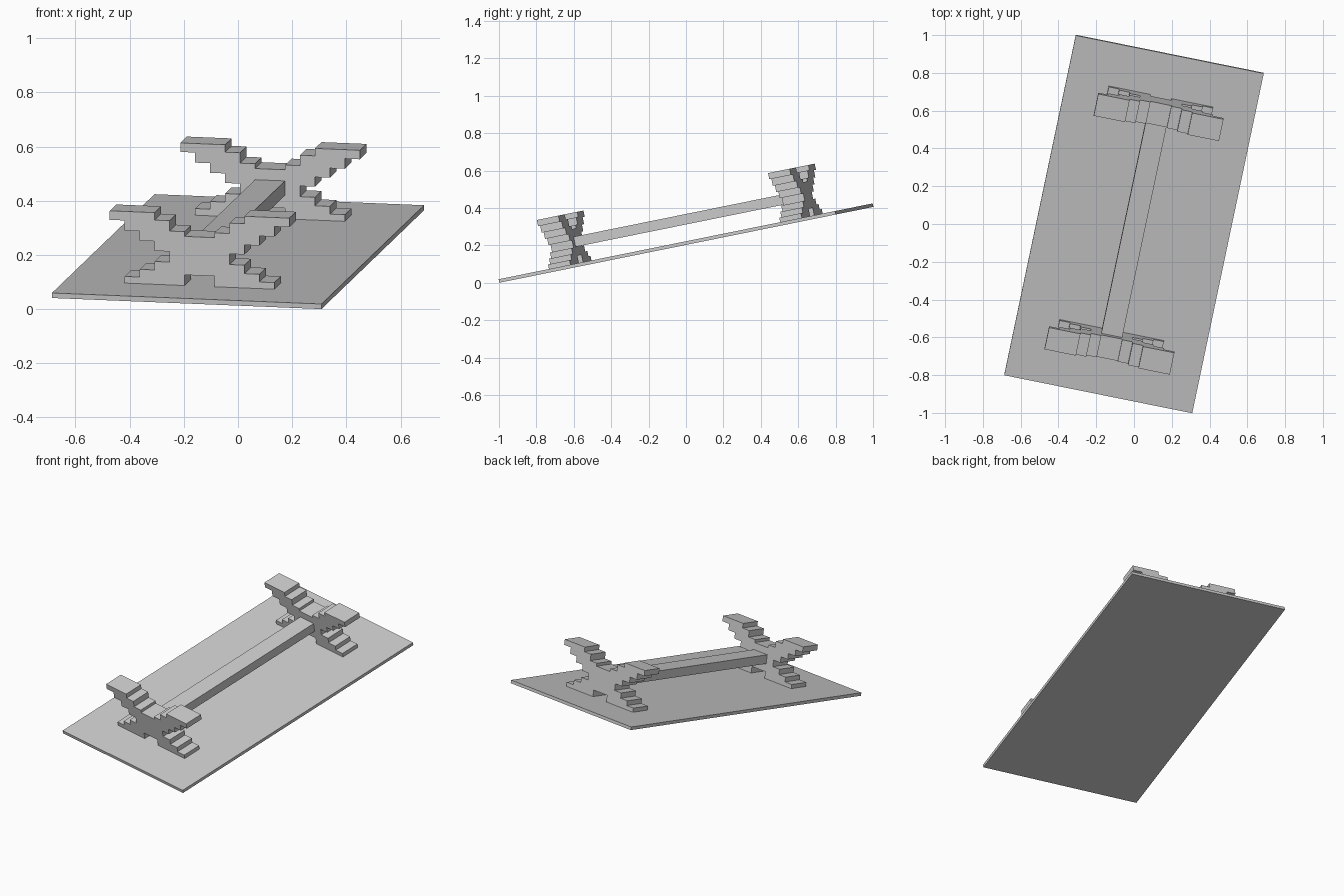
import bpy, bmesh
from mathutils import Matrix, Vector

if "Cube" in bpy.data.objects:
    bpy.data.objects.remove(bpy.data.objects["Cube"])

# The whole model is turned about z, then tilted about x
YAW, TILT = -0.2035, 0.2
W, L, T = 1.016, 1.874, 0.019
COL = 0.0564                      # width of one stair column
ROT = Matrix.Rotation(TILT, 4, 'X') @ Matrix.Rotation(YAW, 4, 'Z')


def extrude_profile(name, pts, y0, y1):
    """Extrude an x/z outline from y0 to y1, then tilt it into place."""
    bm = bmesh.new()
    face = bm.faces.new([bm.verts.new((x, y0, z)) for x, z in pts])
    res = bmesh.ops.extrude_face_region(bm, geom=[face])
    verts = [g for g in res['geom'] if isinstance(g, bmesh.types.BMVert)]
    bmesh.ops.translate(bm, verts=verts, vec=(0, y1 - y0, 0))
    bmesh.ops.recalc_face_normals(bm, faces=bm.faces)
    me = bpy.data.meshes.new(name)
    bm.to_mesh(me)
    bm.free()
    me.transform(PLACE)
    ob = bpy.data.objects.new(name, me)
    bpy.context.collection.objects.link(ob)
    return ob


def rect(half, z0, z1):
    return [(-half, z0), (half, z0), (half, z1), (-half, z1)]


# Local z = 0 is the plate top; lift so the lowest plate corner rests on the floor
corners = [ROT @ Vector((x * W / 2, y * L / 2, z))
           for x in (-1, 1) for y in (-1, 1) for z in (0, -T)]
lift = -min(c.z for c in corners)
shift_y = -(min(c.y for c in corners) + max(c.y for c in corners)) / 2
PLACE = Matrix.Translation((0, shift_y, lift)) @ ROT

# Base plate
extrude_profile("base_plate", rect(W / 2, -T, 0), -L / 2, L / 2)

# Stepped X-shaped supports: right half outline (columns, height), mirrored
half = [(1, 0.04), (1, 0), (5, 0), (5, 0.025), (4, 0.025), (4, 0.054),
        (3, 0.054), (3, 0.086), (2, 0.086), (2, 0.126), (3, 0.126),
        (3, 0.162), (4, 0.162), (4, 0.198), (5, 0.198), (5, 0.236),
        (6, 0.236), (6, 0.27), (3, 0.27), (3, 0.242), (2, 0.242),
        (2, 0.203), (1, 0.203), (1, 0.185)]
right = [(c * COL, z) for c, z in half]
outline = right + [(-x, z) for x, z in reversed(right)]
extrude_profile("front_support", outline, -0.703, -0.583)
extrude_profile("back_support", outline, 0.585, 0.705)

# Crossbar between the supports
extrude_profile("crossbar", rect(COL, 0.088, 0.143), -0.583, 0.585)
